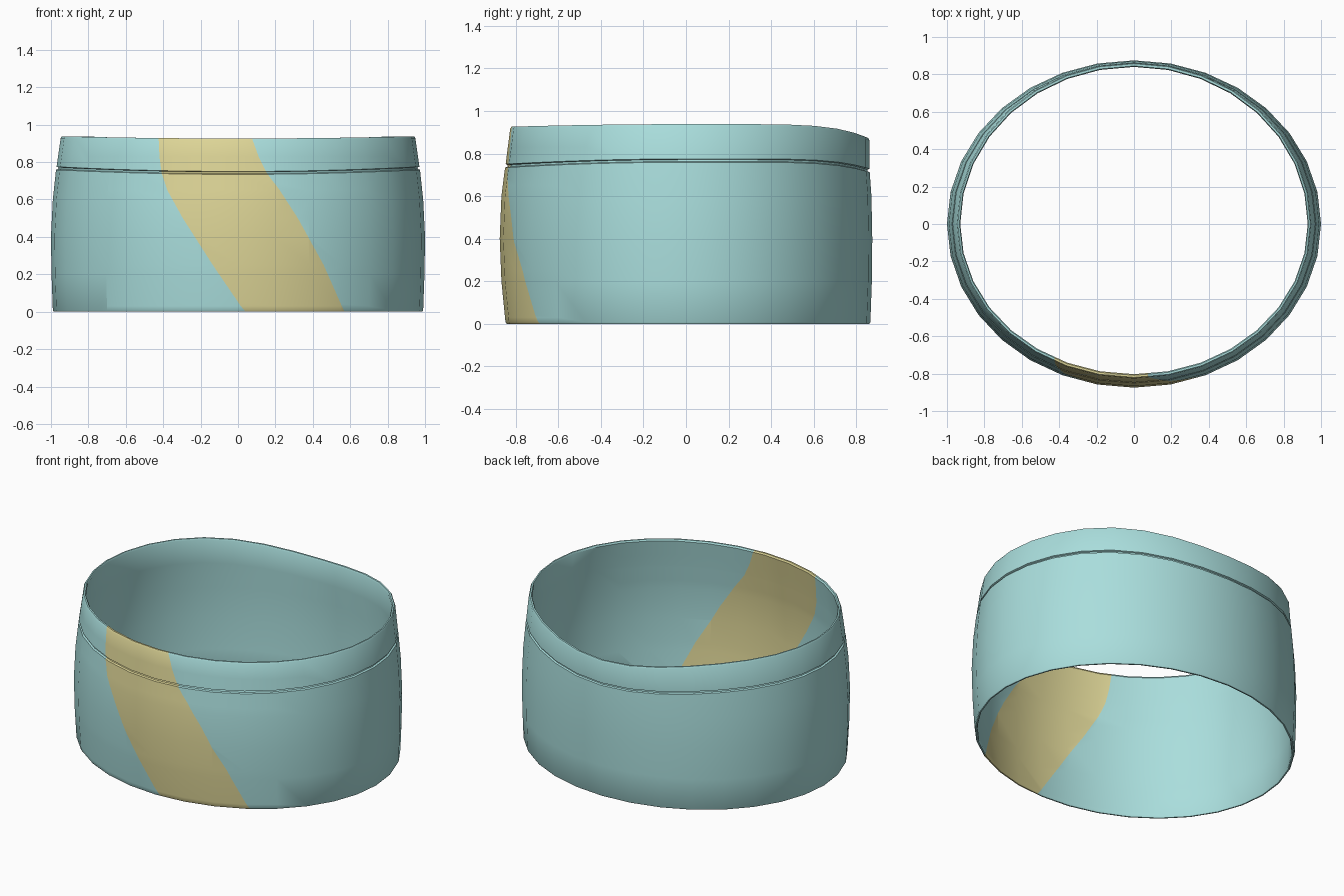
import bpy, bmesh, math
from mathutils import Vector

if "Cube" in bpy.data.objects:
    bpy.data.objects.remove(bpy.data.objects["Cube"])

SIDES = 32


def material(name, rgb):
    m = bpy.data.materials.new(name)
    m.diffuse_color = (*rgb, 1)
    m.use_nodes = True
    m.node_tree.nodes["Principled BSDF"].inputs["Base Color"].default_value = m.diffuse_color
    return m


# Profile rows: (height base, height, x radius, front radius, back radius)
PROFILE = [
    ("floor", 0.008, 0.990, 0.848, 0.866),
    ("floor", 0.20, 0.997, 0.867, 0.873),
    ("floor", 0.40, 1.000, 0.875, 0.875),
    ("floor", 0.60, 0.990, 0.867, 0.871),
    ("seam", -0.014, 0.973, 0.850, 0.863),
    ("seam", -0.010, 0.962, 0.839, 0.853),   # groove
    ("seam", -0.002, 0.960, 0.837, 0.853),
    ("seam", 0.002, 0.970, 0.847, 0.862),
    ("top", -0.010, 0.948, 0.826, 0.862),
    ("top", 0.0, 0.942, 0.820, 0.857),       # rim
    ("top", 0.0, 0.934, 0.809, 0.845),
    ("top", -0.010, 0.929, 0.803, 0.840),
    ("seam", 0.0, 0.952, 0.828, 0.842),      # inner wall
    ("floor", 0.60, 0.972, 0.848, 0.852),
    ("floor", 0.40, 0.983, 0.857, 0.857),
    ("floor", 0.20, 0.980, 0.849, 0.855),
    ("floor", 0.008, 0.973, 0.830, 0.848),
    ("floor", 0.0, 0.977, 0.834, 0.852),
    ("floor", 0.0, 0.985, 0.842, 0.861),
]


def base_height(kind, s):
    """Top and seam dip slightly at the front and more at the back."""
    if kind == "floor":
        return 0
    top, front, back = (0.938, 0.012, 0.066) if kind == "top" else (0.773, 0.025, 0.047)
    return top - (back * s ** 6 if s > 0 else front * s * s)


# Curved diagonal stripe: (height, left x, right x)
STRIPE = [(0.0, 0.04, 0.57), (0.03, 0.015, 0.555), (0.25, -0.135, 0.458),
          (0.5, -0.295, 0.320), (0.65, -0.378, 0.223), (0.74, -0.408, 0.155),
          (0.83, -0.420, 0.110), (0.94, -0.425, 0.070)]

bm = bmesh.new()
rings = []
for kind, dz, rx, rf, rb in PROFILE:
    ring = []
    for i in range(SIDES):
        a = 2 * math.pi * i / SIDES
        s = math.sin(a)
        ring.append(bm.verts.new((rx * math.cos(a), (rb if s > 0 else rf) * s,
                                  base_height(kind, s) + dz)))
    rings.append(ring)
for k, r in enumerate(rings):
    n = rings[(k + 1) % len(rings)]
    for i in range(SIDES):
        j = (i + 1) % SIDES
        bm.faces.new((r[i], r[j], n[j], n[i]))
bmesh.ops.recalc_face_normals(bm, faces=bm.faces[:])


def cut(test, point, normal):
    faces = [f for f in bm.faces if test(f.calc_center_median())]
    edges = {e for f in faces for e in f.edges}
    verts = {v for f in faces for v in f.verts}
    bmesh.ops.bisect_plane(bm, geom=[*verts, *edges, *faces], dist=1e-5,
                           plane_co=point, plane_no=normal)


# Cut the stripe edges into the front wall, band by band
def at_front(c):
    return c.y < -0.4 and abs(c.x) < 0.75


for z, _, _ in STRIPE[1:-1]:
    cut(at_front, Vector((0, 0, z)), Vector((0, 0, 1)))
for lo, hi in zip(STRIPE, STRIPE[1:]):
    for side in (1, 2):
        cut(lambda c: at_front(c) and lo[0] - 1e-4 <= c.z <= hi[0] + 1e-4,
            Vector((lo[side], 0, lo[0])),
            Vector((hi[0] - lo[0], 0, lo[side] - hi[side])))


def in_stripe(c):
    if c.y > 0:
        return False
    for lo, hi in zip(STRIPE, STRIPE[1:]):
        if lo[0] - 1e-4 <= c.z <= hi[0] + 1e-4:
            t = (c.z - lo[0]) / (hi[0] - lo[0])
            return lo[1] + t * (hi[1] - lo[1]) < c.x < lo[2] + t * (hi[2] - lo[2])
    return False


for f in bm.faces:
    f.material_index = int(in_stripe(f.calc_center_median()))

mesh = bpy.data.meshes.new("striped_band")
bm.to_mesh(mesh)
bm.free()
mesh.materials.append(material("pale teal", (0.40, 0.73, 0.72)))
mesh.materials.append(material("straw yellow", (0.73, 0.67, 0.31)))
band = bpy.data.objects.new("striped_band", mesh)
bpy.context.collection.objects.link(band)
bpy.context.view_layer.objects.active = band
band.select_set(True)
bpy.ops.object.shade_smooth_by_angle(angle=math.radians(35))
